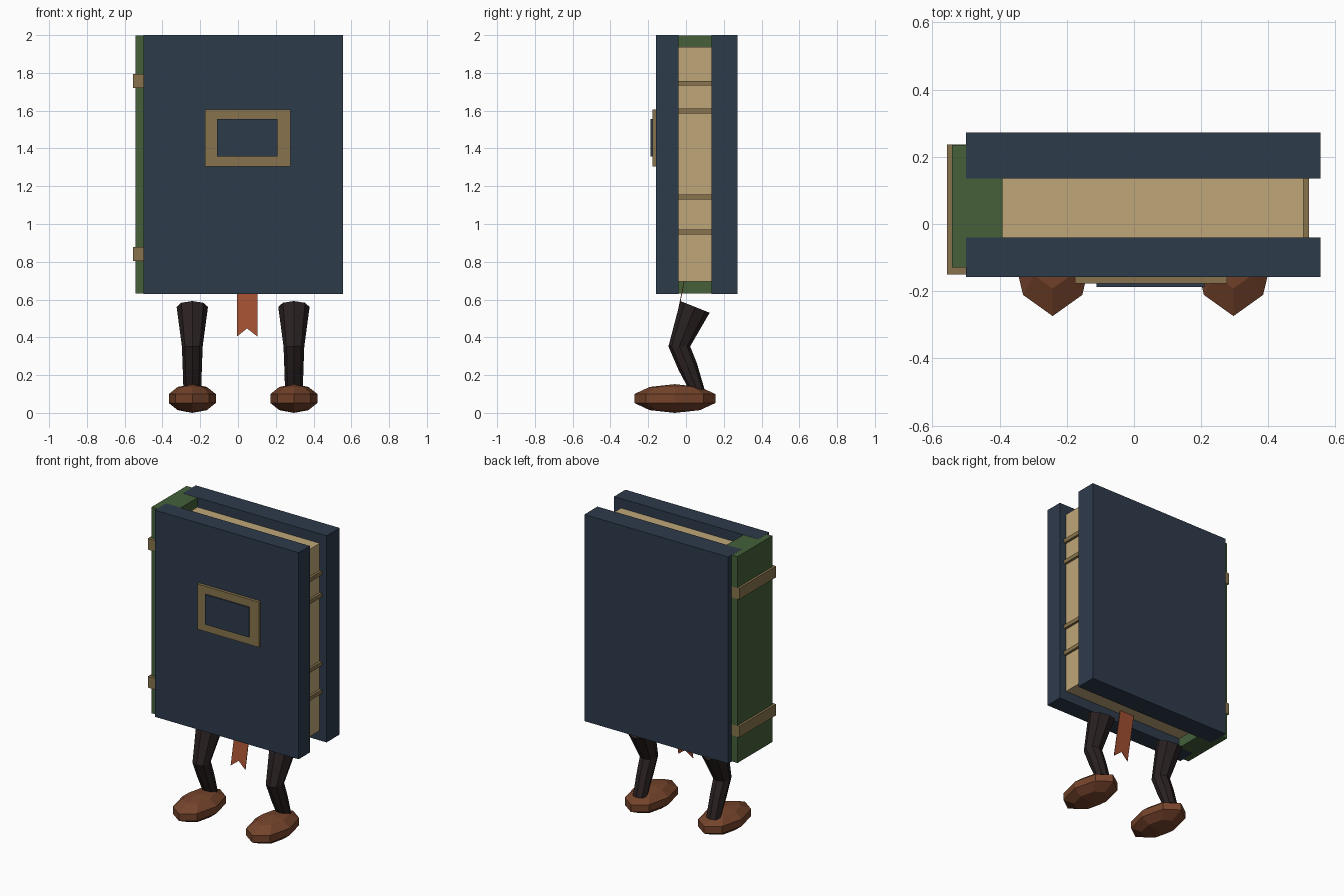
import bpy, bmesh, math
from mathutils import Vector

if "Cube" in bpy.data.objects:
    bpy.data.objects.remove(bpy.data.objects["Cube"])


def mat(name, r, g, b):
    m = bpy.data.materials.new(name)
    m.diffuse_color = (r, g, b, 1)
    m.use_nodes = True
    m.node_tree.nodes["Principled BSDF"].inputs["Base Color"].default_value = m.diffuse_color
    return m


NAVY = mat("navy cover", 0.027, 0.043, 0.071)
GREEN = mat("green spine", 0.058, 0.117, 0.042)
PAPER = mat("paper", 0.52, 0.384, 0.19)
BRASS = mat("dull brass", 0.245, 0.175, 0.075)
DARK = mat("dark leggings", 0.024, 0.0155, 0.016)
LEATHER = mat("brown leather", 0.18, 0.058, 0.025)
RUST = mat("rust ribbon", 0.352, 0.078, 0.03)


def finish(name, bm, material):
    bmesh.ops.recalc_face_normals(bm, faces=bm.faces)
    me = bpy.data.meshes.new(name)
    bm.to_mesh(me)
    bm.free()
    me.materials.append(material)
    ob = bpy.data.objects.new(name, me)
    bpy.context.collection.objects.link(ob)
    return ob


def box(name, x, y, z, material):
    bm = bmesh.new()
    bmesh.ops.create_cube(bm, size=1)
    for v in bm.verts:
        v.co = [r[0] if c < 0 else r[1] for c, r in zip(v.co, (x, y, z))]
    return finish(name, bm, material)


# Covers, spine and page block
box("front_cover", (-0.5, 0.555), (-0.158, -0.04), (0.63, 2.0), NAVY)
box("back_cover", (-0.5, 0.555), (0.135, 0.272), (0.63, 2.0), NAVY)
box("spine", (-0.542, -0.392), (-0.13, 0.235), (0.631, 1.999), GREEN)
box("pages", (-0.4, 0.505), (-0.041, 0.136), (0.695, 1.937), PAPER)

# Raised ridges on the page edge
for i, z in enumerate((0.958, 1.143, 1.598, 1.745)):
    box(f"page_ridge_{i + 1}", (0.49, 0.521), (-0.041, 0.136), (z - 0.013, z + 0.013), BRASS)

# Straps around the spine
for i, z in enumerate((0.842, 1.757)):
    box(f"spine_strap_{i + 1}", (-0.557, -0.48), (-0.15, 0.236), (z - 0.037, z + 0.037), BRASS)

# Title plate
box("label_frame", (-0.175, 0.277), (-0.177, -0.15), (1.305, 1.605), BRASS)
box("label_panel", (-0.112, 0.21), (-0.187, -0.17), (1.357, 1.555), NAVY)

# Ribbon bookmark with a notched end, hanging slightly forward
bm = bmesh.new()
outline = [(-0.005, 0.71), (0.102, 0.71), (0.102, 0.405), (0.048, 0.447), (-0.005, 0.405)]
face = bm.faces.new([bm.verts.new((x, -0.015 - 0.2 * (0.68 - z), z)) for x, z in outline])
ext = bmesh.ops.extrude_face_region(bm, geom=[face])["geom"]
for v in ext:
    if isinstance(v, bmesh.types.BMVert):
        v.co.y += 0.004
finish("ribbon_bookmark", bm, RUST)


# Bent leg: rings given as front point, back point (y, z) and half width
LEG_RINGS = [
    ((-0.03, 0.592), (0.125, 0.53), 0.083),
    ((-0.093, 0.352), (0.022, 0.352), 0.055),
    ((-0.04, 0.228), (0.058, 0.262), 0.051),
    ((0.015, 0.125), (0.098, 0.125), 0.047),
]


def leg(name, cx):
    bm = bmesh.new()
    rings = []
    for front, back, w in LEG_RINGS:
        f, b = Vector((cx, *front)), Vector((cx, *back))
        mid, half = (f + b) / 2, (b - f) / 2
        rings.append([bm.verts.new(mid + half * math.cos(a) + Vector((w * math.sin(a), 0, 0)))
                      for a in (math.tau * k / 8 for k in range(8))])
    for r0, r1 in zip(rings, rings[1:]):
        for k in range(8):
            n = (k + 1) % 8
            bm.faces.new((r0[k], r0[n], r1[n], r1[k]))
    bm.faces.new(rings[0])
    bm.faces.new(rings[-1])
    finish(name, bm, DARK)


# Faceted shoe: flattened low-poly ball
def shoe(name, cx):
    bm = bmesh.new()
    bmesh.ops.create_uvsphere(bm, u_segments=8, v_segments=5, radius=1)
    for v in bm.verts:
        v.co = (cx + v.co.x * 0.131, -0.059 + v.co.y * 0.226, 0.076 + v.co.z * 0.076)
    finish(name, bm, LEATHER)


for side, cx in (("left", -0.242), ("right", 0.296)):
    leg(f"{side}_leg", cx)
    shoe(f"{side}_shoe", cx)
